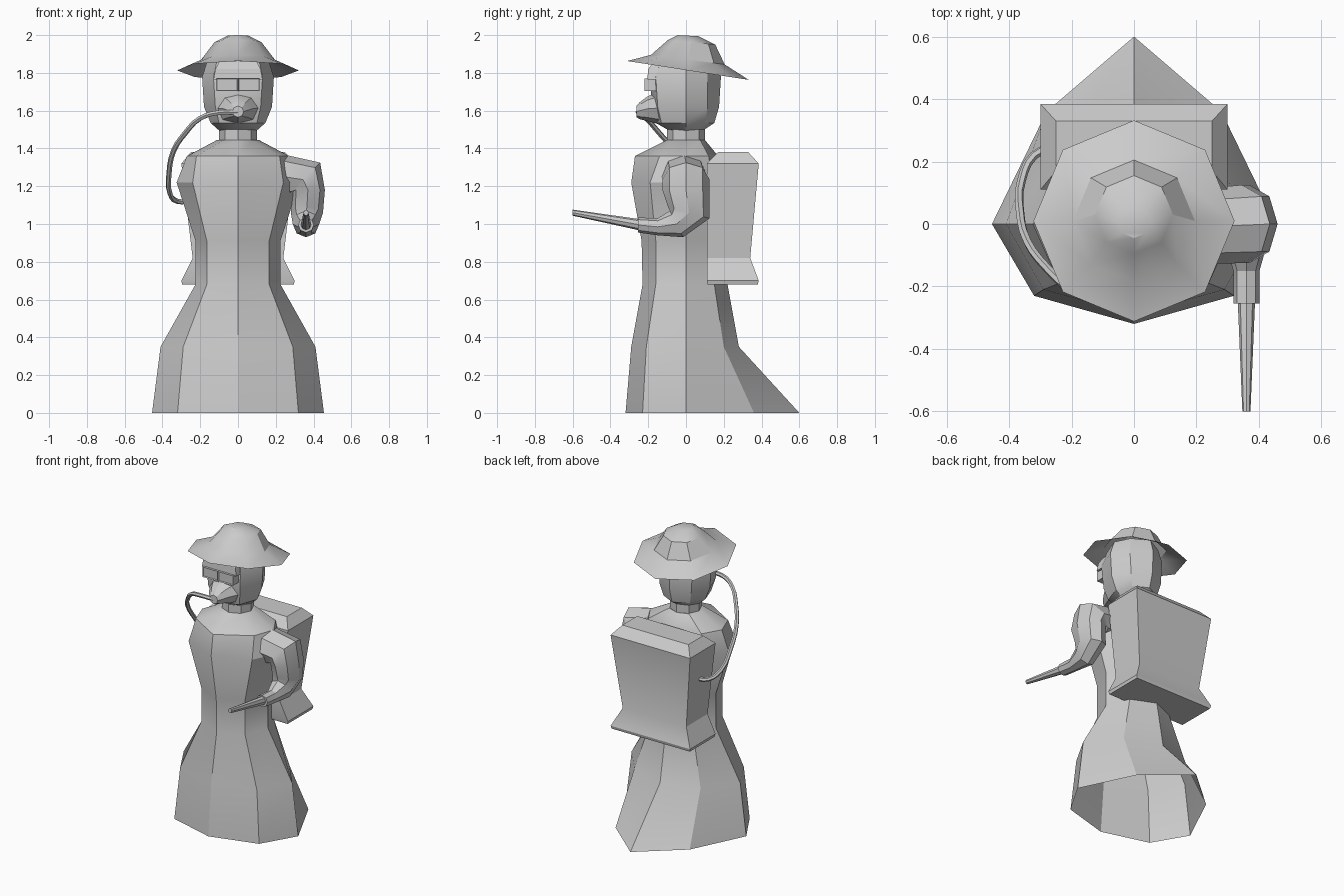
import bpy, bmesh, math
from mathutils import Vector

if "Cube" in bpy.data.objects:
    bpy.data.objects.remove(bpy.data.objects["Cube"])

grey = bpy.data.materials.new("plain grey")
grey.diffuse_color = (0.6, 0.6, 0.6, 1)
grey.use_nodes = True
grey.node_tree.nodes["Principled BSDF"].inputs["Base Color"].default_value = grey.diffuse_color


def finish(obj):
    obj.data.materials.clear()
    obj.data.materials.append(grey)
    bpy.ops.object.select_all(action='DESELECT')
    obj.select_set(True)
    bpy.context.view_layer.objects.active = obj
    bpy.ops.object.shade_smooth_by_angle(angle=math.radians(30))
    return obj


def loft(name, rings, start=True, end=True):
    """Skin a list of equal-sized point rings, with optional end caps."""
    bm = bmesh.new()
    loops = [[bm.verts.new(p) for p in r] for r in rings]
    n = len(loops[0])
    for a, b in zip(loops, loops[1:]):
        for i in range(n):
            j = (i + 1) % n
            bm.faces.new((a[i], a[j], b[j], b[i]))
    if start:
        bm.faces.new(loops[0][::-1])
    if end:
        bm.faces.new(loops[-1])
    bmesh.ops.recalc_face_normals(bm, faces=bm.faces)
    me = bpy.data.meshes.new(name)
    bm.to_mesh(me)
    bm.free()
    obj = bpy.data.objects.new(name, me)
    bpy.context.collection.objects.link(obj)
    return finish(obj)


def octo(z, front, fx, fy, side, bx, by, back):
    """Eight-point ring, mirrored across x, with its own front and back."""
    return [(0, front, z), (fx, fy, z), (side, 0, z), (bx, by, z),
            (0, back, z), (-bx, by, z), (-side, 0, z), (-fx, fy, z)]


def oval(c, u, v, n=8):
    c, u, v = Vector(c), Vector(u), Vector(v)
    return [c + u * math.cos(2 * math.pi * i / n) + v * math.sin(2 * math.pi * i / n)
            for i in range(n)]


def rect(z, hx, y0, y1):
    return [(-hx, y0, z), (hx, y0, z), (hx, y1, z), (-hx, y1, z)]


# Dress: open at the hem, trailing behind
loft("dress", [
    octo(0.00, -.32, .32, -.23, .455, .28, .36, .60),
    octo(0.35, -.29, .29, -.21, .41, .25, .20, .28),
    octo(0.68, -.23, .165, -.16, .225, .16, .15, .22),
    octo(0.91, -.235, .165, -.16, .225, .16, .15, .21),
    octo(1.22, -.29, .24, -.19, .325, .22, .14, .20),
    octo(1.36, -.27, .22, -.14, .27, .20, .12, .17),
    octo(1.445, -.10, .075, -.075, .11, .075, .075, .10),
], start=False)

# Neck and head
loft("neck", [octo(z, -.10, .07, -.07, .10, .07, .07, .10) for z in (1.43, 1.51)])
loft("head", [
    octo(1.495, -.09, .065, -.065, .10, .065, .065, .09),
    octo(1.535, -.16, .10, -.13, .145, .10, .10, .15),
    octo(1.62, -.18, .12, -.15, .18, .12, .115, .175),
    octo(1.78, -.19, .13, -.16, .19, .13, .115, .185),
    octo(1.87, -.16, .11, -.13, .16, .11, .10, .16),
])

# Brow plate, and goggles with two inset lenses
loft("brow", [rect(1.765, .13, -.205, -.1), rect(1.82, .12, -.2, -.1),
              rect(1.86, .10, -.17, -.1)])
for s in (-1, 1):
    x0, x1 = sorted((0, s * .115))
    bpy.ops.mesh.primitive_cube_add(size=1, location=((x0 + x1) / 2, -.185, 1.737))
    lens = bpy.context.object
    lens.name = "goggle_left" if s < 0 else "goggle_right"
    lens.scale = (.115, .07, .068)
    bpy.ops.object.transform_apply(location=False, rotation=False)
    bm = bmesh.new()
    bm.from_mesh(lens.data)
    bm.faces.ensure_lookup_table()
    face = min(bm.faces, key=lambda f: f.normal.y)
    bmesh.ops.inset_individual(bm, faces=[face], thickness=.006, depth=-.008)
    bm.to_mesh(lens.data)
    bm.free()
    finish(lens)

# Breathing snout
loft("snout", [
    oval((0, -.13, 1.615), (.12, 0, 0), (0, 0, .09)),
    oval((0, -.205, 1.61), (.075, 0, 0), (0, 0, .065)),
    oval((0, -.245, 1.60), (.045, 0, 0), (0, 0, .045)),
    oval((0, -.262, 1.595), (.03, 0, 0), (0, 0, .03)),
])

# Hat: tilted eight-sided shell, thin brim open below
def hat_ring(r, cy, z, slope):
    return [(x, y + cy, z - slope * y) for x, y, _ in oval((0, 0, 0), (r, 0, 0), (0, r, 0))]

loft("hat", [
    hat_ring(.322, .01, 1.813, .155),
    hat_ring(.195, .01, 1.87, .13),
    hat_ring(.125, .03, 1.962, .10),
    hat_ring(.055, .01, 1.997, .05),
], start=False)

# Backpack with flared foot and bevelled lid
loft("backpack", [
    rect(.68, .295, .115, .38), rect(.70, .30, .11, .385), rect(.82, .24, .11, .34),
    rect(1.32, .30, .11, .385), rect(1.38, .25, .17, .33),
])

# Bent arm holding a tapered wand
loft("arm", [
    oval((.18, -.01, 1.26), (0, .12, 0), (.03, 0, .115)),
    oval((.345, 0, 1.235), (0, .125, 0), (.09, 0, .09)),
    oval((.37, 0, 1.18), (0, .125, 0), (.09, 0, .0)),
    oval((.365, .015, 1.06), (0, .11, -.03), (.085, 0, 0)),
    oval((.36, -.05, 1.00), (0, .035, -.07), (.07, 0, 0)),
    oval((.36, -.15, .985), (0, 0, -.045), (.042, 0, 0)),
    oval((.36, -.255, .995), (0, 0, -.04), (.042, 0, 0)),
])
loft("wand", [
    oval((.36, -.24, .995), (0, 0, -.03), (.028, 0, 0)),
    oval((.36, -.60, 1.06), (0, 0, -.016), (.013, 0, 0)),
])

# Hose from the snout round to the side of the pack
path = [(0, -.25, 1.59), (-.10, -.25, 1.59), (-.20, -.21, 1.56), (-.28, -.14, 1.48),
        (-.34, -.06, 1.39), (-.365, .04, 1.27), (-.36, .14, 1.16), (-.32, .22, 1.12),
        (-.25, .25, 1.12)]
curve = bpy.data.curves.new("hose", 'CURVE')
curve.dimensions = '3D'
curve.bevel_depth = .014
curve.bevel_resolution = 1
curve.resolution_u = 3
spline = curve.splines.new('BEZIER')
spline.bezier_points.add(len(path) - 1)
for bp, p in zip(spline.bezier_points, path):
    bp.co = p
    bp.handle_left_type = bp.handle_right_type = 'AUTO'
hose = bpy.data.objects.new("hose", curve)
bpy.context.collection.objects.link(hose)
bpy.ops.object.select_all(action='DESELECT')
hose.select_set(True)
bpy.context.view_layer.objects.active = hose
bpy.ops.object.convert(target='MESH')
finish(bpy.context.object)
